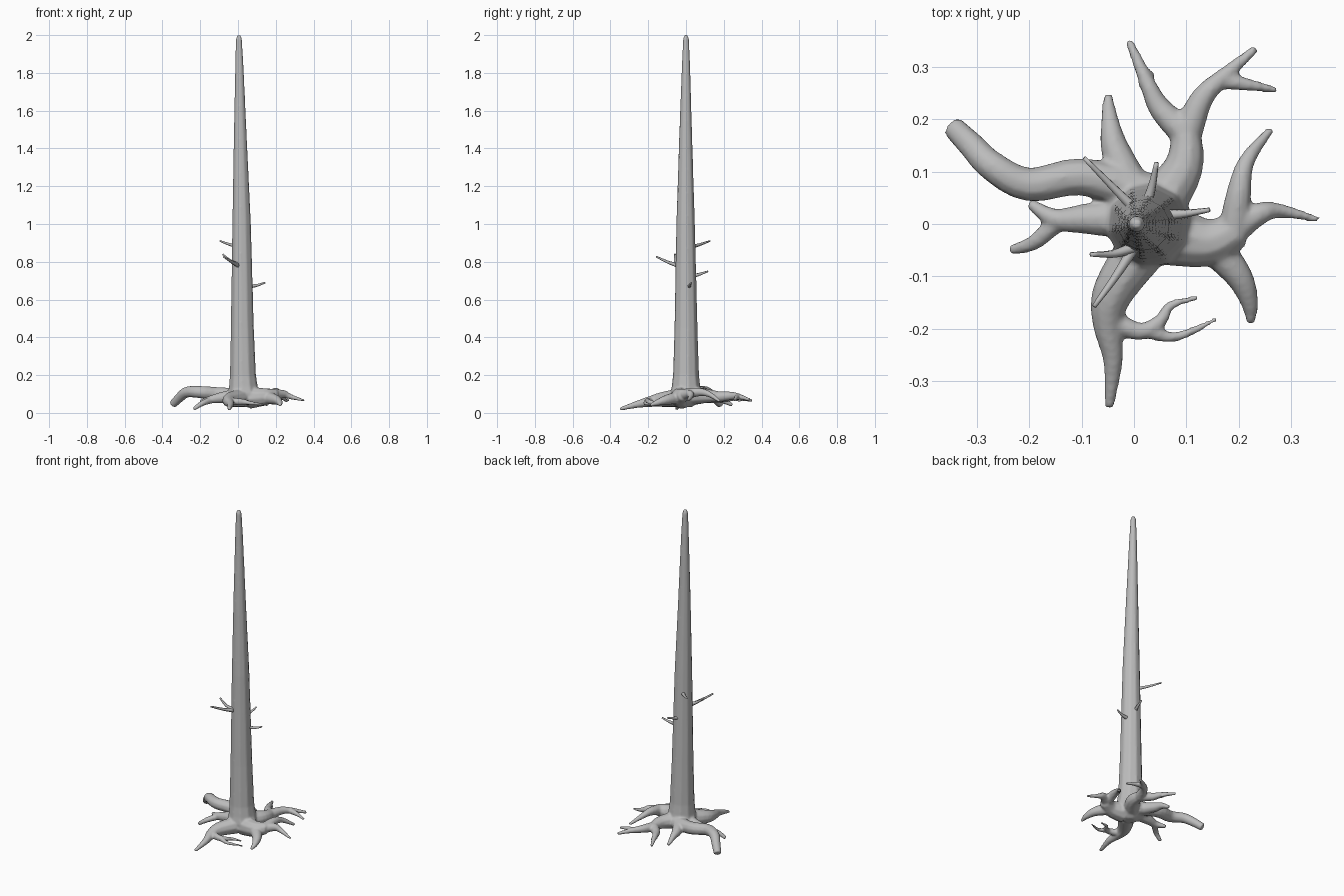
import bpy
import bmesh
import math
from mathutils import Vector

cube = bpy.data.objects.get("Cube")
if cube:
    bpy.data.objects.remove(cube, do_unlink=True)

UNIT = 0.01  # path points are given in hundredths

bark = bpy.data.materials.new("grey bark")
bark.use_nodes = True
grey = (0.5, 0.5, 0.5, 1)
bark.diffuse_color = grey
bark.node_tree.nodes["Principled BSDF"].inputs["Base Color"].default_value = grey


def smooth_path(points, steps=4):
    """Catmull-Rom interpolation through the control points."""
    ends = [2 * points[0] - points[1]] + points + [2 * points[-1] - points[-2]]
    path = []
    for a, b, c, d in zip(ends, ends[1:], ends[2:], ends[3:]):
        for i in range(steps):
            t = i / steps
            path.append(0.5 * (2 * b + (c - a) * t + (2 * a - 5 * b + 4 * c - d) * t * t
                               + (3 * b - a - 3 * c + d) * t ** 3))
    return path + [points[-1]]


def sweep(bm, path, radii, sides):
    """Add a closed tube of varying radius along a path."""
    rings = []
    normal = (path[1] - path[0]).orthogonal().normalized()
    for i, centre in enumerate(path):
        tangent = (path[min(i + 1, len(path) - 1)] - path[max(i - 1, 0)]).normalized()
        normal = (normal - tangent * normal.dot(tangent)).normalized()
        side = tangent.cross(normal)
        angles = [math.tau * k / sides for k in range(sides)]
        rings.append([bm.verts.new(centre + radii[i] * (math.cos(a) * normal + math.sin(a) * side))
                      for a in angles])
    for low, high in zip(rings, rings[1:]):
        for k in range(sides):
            n = (k + 1) % sides
            bm.faces.new((low[k], low[n], high[n], high[k]))
    bm.faces.new(rings[0][::-1])
    bm.faces.new(rings[-1])


def limb(bm, start, end, *points, sides=10):
    """Add a tapering limb from the start radius to the end radius."""
    path = smooth_path([Vector(p) * UNIT for p in points])
    last = len(path) - 1
    radii = [UNIT * (start + (end - start) * i / last) for i in range(last + 1)]
    sweep(bm, path, radii, sides)


def finish(bm, name):
    bmesh.ops.recalc_face_normals(bm, faces=bm.faces)
    mesh = bpy.data.meshes.new(name)
    bm.to_mesh(mesh)
    bm.free()
    mesh.materials.append(bark)
    mesh.shade_smooth()
    obj = bpy.data.objects.new(name, mesh)
    bpy.context.collection.objects.link(obj)
    return obj


# Trunk: leaning taper with a flared foot, as (x, y, z, radius)
body = bmesh.new()
trunk = [(3, 0, 3, 3), (3, 0, 6, 7.5), (3, 0, 10, 8.5), (2.8, 0, 14, 7.7), (2.6, 0, 20, 7),
         (2.3, 0, 45, 6.2), (1.9, -.2, 100, 5), (1.3, -.2, 140, 3.7), (.7, 0, 185, 2.2),
         (.5, 0, 198, 1.6), (.5, 0, 200, .9)]
sweep(body, [Vector(p[:3]) * UNIT for p in trunk], [p[3] * UNIT for p in trunk], 10)

# Long left root, arching down at the tip
limb(body, 4, 2.2, (2, 6, 9), (-10, 9, 10), (-20, 7.5, 11), (-27, 11, 11), (-31, 15, 8), (-34.5, 18.5, 4.5))
# Forked left root
limb(body, 4, 1, (-1, 1, 9), (-9, 1, 8), (-15, 1, 7), (-20, 4, 6))
limb(body, 2, 1, (-14, 1, 7), (-19, -3.5, 5), (-23.5, -5, 2))
# Short back root
limb(body, 3.8, .9, (0, 6, 9), (-3.5, 14, 8), (-4.5, 19, 7), (-5, 24.5, 4))
# Back root with its branches
limb(body, 5, 2.6, (5, 4, 9), (9.5, 11, 9), (10, 19, 8.5))
limb(body, 3, .8, (10, 17, 8.5), (5, 22, 8), (2.5, 27, 8), (-1, 35, 6.5))
limb(body, 1.6, .9, (2, 26, 8), (3.3, 29, 6.5))
limb(body, 3, .8, (10, 17, 8.5), (13, 24, 9), (17.5, 28.5, 8.5), (23.3, 33.5, 7))
limb(body, 1.8, .6, (16, 27.5, 8.5), (22, 26.5, 8), (27.5, 25.5, 6.5))
# Heavy right root with three branches
limb(body, 6, 3.4, (6, -2, 8), (14, -3.5, 8.5), (20, -1, 9.5))
limb(body, 3.2, .8, (19, -2, 9.5), (20, 6, 11), (21.5, 12, 10), (26, 18, 6))
limb(body, 3, .6, (19, -1, 9.5), (24, 2, 10), (28, 2.5, 8.5), (35.3, .8, 6.5))
limb(body, 3.6, .8, (15, -4, 8), (20, -10, 7), (22, -15, 5.5), (22.3, -19, 4))
# Front root with a side branch that splits
limb(body, 5, .9, (2, -4, 8), (-4, -13, 7), (-5, -19, 6), (-4, -26, 4.5), (-4.7, -35, 2))
limb(body, 2.2, .5, (-5, -18, 6), (1, -20.5, 6), (5, -18.5, 5.5), (7, -15.5, 5), (12.3, -14, 4.5))
limb(body, 1.5, .5, (2, -20.3, 6), (8, -21.5, 5), (16, -18, 4))

# Fuse trunk and roots into one skin with soft junctions
tree = finish(body, "trunk_and_roots")
remesh = tree.modifiers.new("fuse", "REMESH")
remesh.mode = "VOXEL"
remesh.voxel_size = 0.006
remesh.use_smooth_shade = True
soften = tree.modifiers.new("soften", "SMOOTH")
soften.factor = 0.5
soften.iterations = 4

# Dead twigs on the trunk
twigs = {
    "front_long_twig": [(0, -4.5, 78), (-3.5, -10, 80), (-7.6, -15.7, 82.7)],
    "front_short_twig": [(0, -4.5, 78.5), (-4, -5.7, 80.5), (-8.2, -5.8, 84)],
    "back_left_twig": [(0, 3, 88), (-4, 7, 89), (-9.5, 12.6, 91)],
    "side_twig": [(6, 1.7, 67), (10, 2, 67.5), (14.4, 2.7, 69)],
    "back_twig": [(2.5, 4, 72.5), (3.5, 7.5, 73.5), (4.3, 11.7, 75)],
}
for name, points in twigs.items():
    bm = bmesh.new()
    limb(bm, 1.1, .45, *points, sides=6)
    finish(bm, name)
